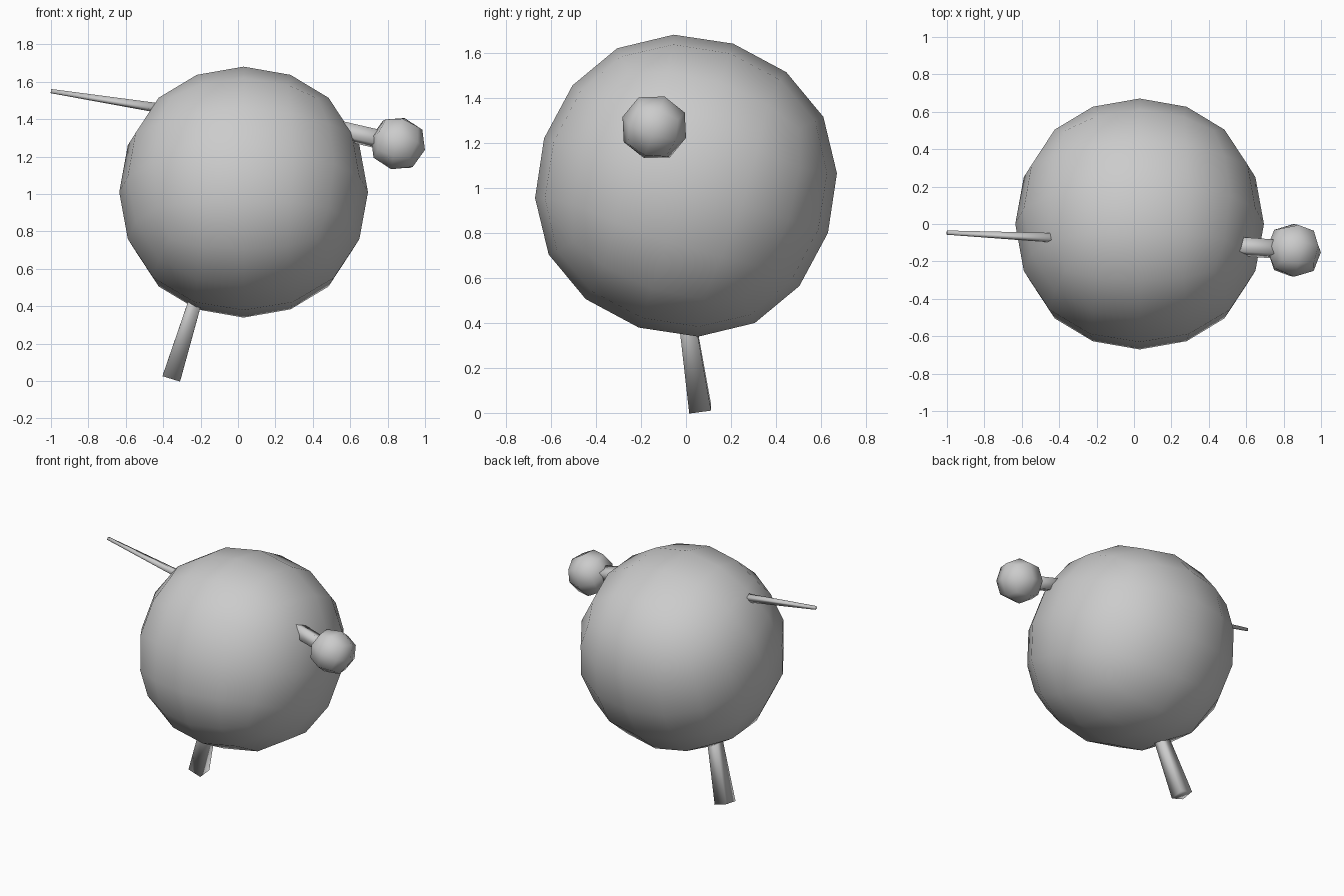
import bpy
import bmesh
from math import radians, cos, sin
from mathutils import Vector, Matrix

if "Cube" in bpy.data.objects:
    bpy.data.objects.remove(bpy.data.objects["Cube"])

ROLL = radians(-18.4)
ROLLED = Vector((0, cos(ROLL), sin(ROLL)))


def frame(direction, side):
    # Orthonormal axes: first along the direction, second near the side vector
    d = direction.normalized()
    u = (side - d * side.dot(d)).normalized()
    return d, u, d.cross(u)


def finish(name, bm):
    bmesh.ops.recalc_face_normals(bm, faces=bm.faces)
    for f in bm.faces:
        f.smooth = True
    me = bpy.data.meshes.new(name)
    bm.to_mesh(me)
    bm.free()
    ob = bpy.data.objects.new(name, me)
    bpy.context.collection.objects.link(ob)
    return ob


def ball(name, center, half, direction, levels):
    # Rounded cube: subdivision turns it into a near-sphere
    bm = bmesh.new()
    bmesh.ops.create_cube(bm, size=2 * half)
    rot = Matrix(frame(direction, ROLLED)).transposed().to_4x4()
    bm.transform(Matrix.Translation(center) @ rot)
    ob = finish(name, bm)
    mod = ob.modifiers.new("round", 'SUBSURF')
    mod.levels = mod.render_levels = levels


def limb(name, start, end, w_start, w_end, side):
    # Tapered square bar
    start, end = Vector(start), Vector(end)
    d, u, v = frame(end - start, side)
    bm = bmesh.new()
    rings = []
    for p, w in ((start, w_start / 2), (end, w_end / 2)):
        rings.append([bm.verts.new(p + u * w * a + v * w * b)
                      for a, b in ((1, 1), (-1, 1), (-1, -1), (1, -1))])
    for i in range(4):
        j = (i + 1) % 4
        bm.faces.new((rings[0][i], rings[0][j], rings[1][j], rings[1][i]))
    for r in rings:
        bm.faces.new(r)
    finish(name, bm)


# Large body
ball("body", Vector((0.03, 0, 1.01)), 0.792, Vector((1, 0, 0)), 2)

# Short arm with a small ball on its end
arm_dir = Vector((0.25, -0.018, -0.058))
knob = Vector((0.855, -0.141, 1.269))
ball("knob", knob, 0.177, arm_dir, 1)
limb("arm", knob - arm_dir * 1.6, knob, 0.08, 0.08, ROLLED)

# Thin pointed spike on the left
limb("spike", (-0.3, -0.08, 1.44), (-1.0, -0.046, 1.55), 0.046, 0.018, ROLLED)

# Single leg, wider at the foot
limb("leg", (-0.175, -0.023, 0.6), (-0.355, 0.063, 0.018), 0.06, 0.098, Vector((0, 1, 0)))
